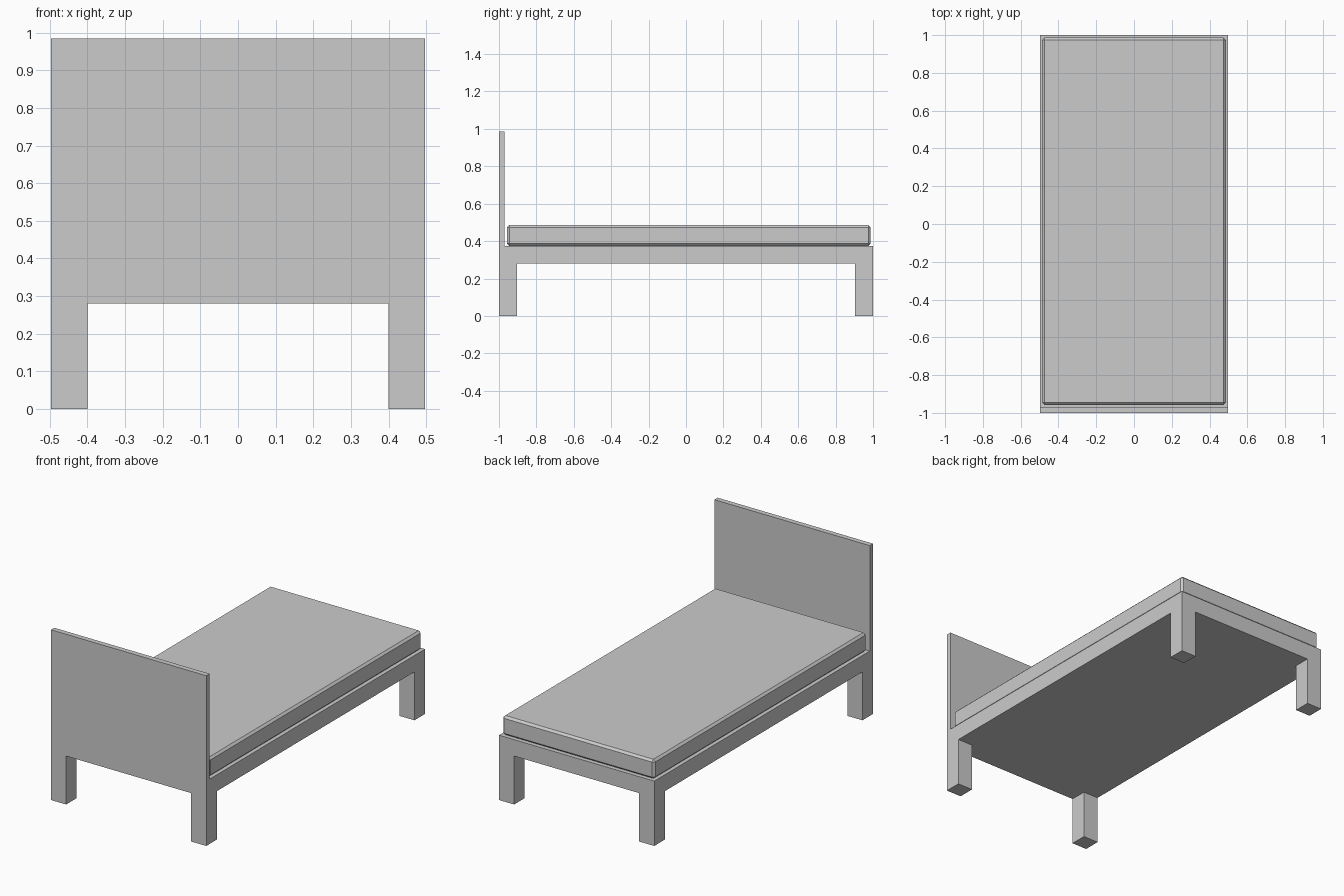
import bpy

cube = bpy.data.objects.get("Cube")
if cube:
    bpy.data.objects.remove(cube, do_unlink=True)

grey = bpy.data.materials.new("light_grey")
grey.use_nodes = True
colour = (0.6, 0.6, 0.6, 1)
grey.diffuse_color = colour
grey.node_tree.nodes["Principled BSDF"].inputs["Base Color"].default_value = colour

HALF_W, HALF_L = 0.497, 1.0
LEG, RAIL_Z, DECK_Z = 0.097, 0.28, 0.375


def box(name, low, high, bevel=0):
    """Axis-aligned box between two corners, with optional chamfered edges."""
    centre = [(a + b) / 2 for a, b in zip(low, high)]
    bpy.ops.mesh.primitive_cube_add(size=1, location=centre)
    ob = bpy.context.object
    ob.name = name
    ob.scale = [b - a for a, b in zip(low, high)]
    bpy.ops.object.transform_apply(location=False, rotation=False, scale=True)
    ob.data.materials.append(grey)
    if bevel:
        mod = ob.modifiers.new("chamfer", "BEVEL")
        mod.width = bevel
        mod.segments = 1
    return ob


# Solid bed base
box("bed_base", (-HALF_W, -HALF_L, RAIL_Z), (HALF_W, HALF_L, DECK_Z))

# Four square legs flush with the corners
for end, sy in (("front", -1), ("back", 1)):
    for side, sx in (("right", -1), ("left", 1)):
        x = sorted((sx * HALF_W, sx * (HALF_W - LEG)))
        y = sorted((sy * HALF_L, sy * (HALF_L - LEG)))
        box(f"{end}_{side}_leg", (x[0], y[0], 0), (x[1], y[1], RAIL_Z))

# Headboard panel, flush with the front of the base
box("headboard", (-HALF_W, -HALF_L, DECK_Z), (HALF_W, -0.97, 0.985))

# Chamfered mattress
box("mattress", (-0.486, -0.957, DECK_Z), (0.486, 0.987, 0.486), bevel=0.012)
